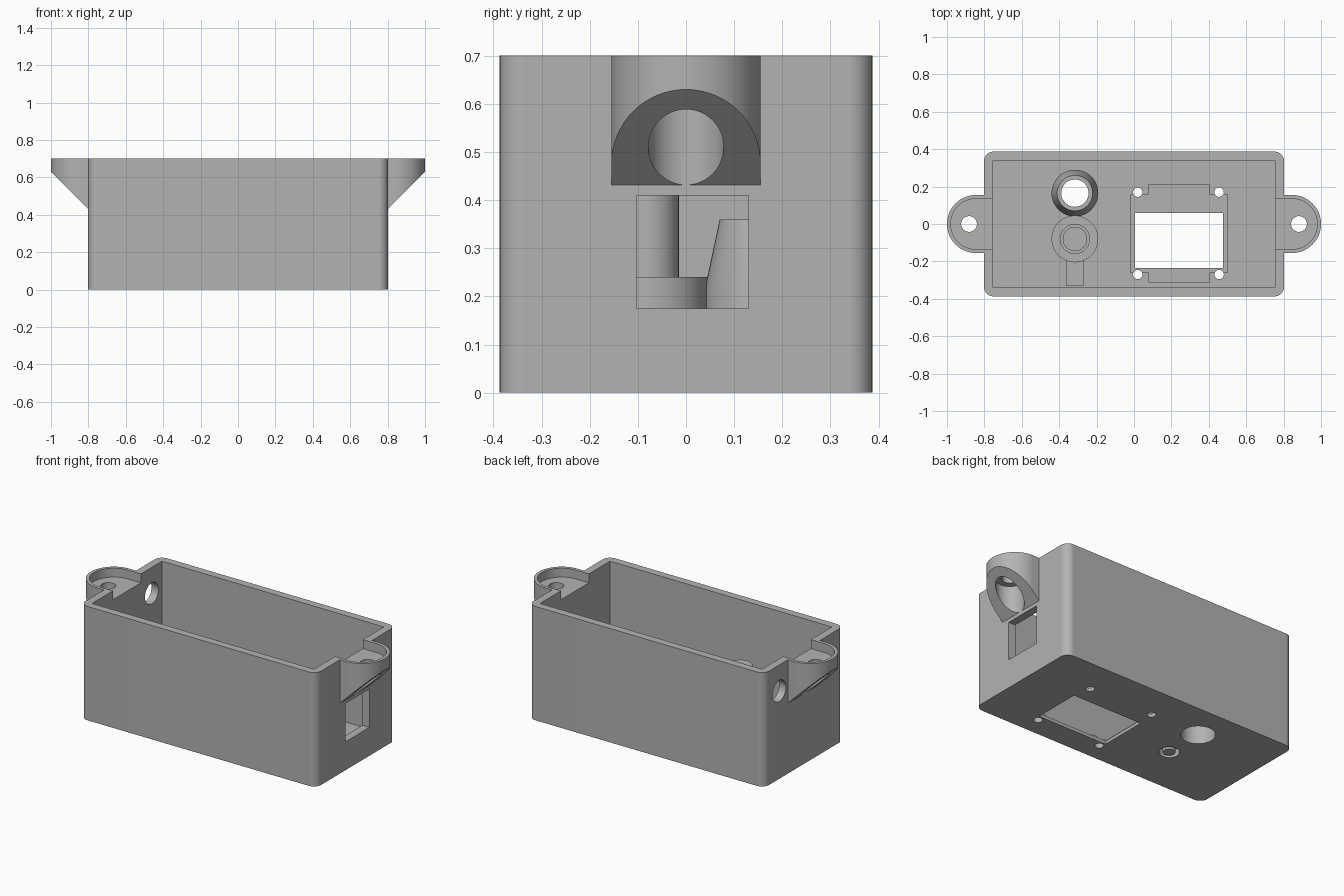
import bpy, bmesh
from math import pi, sin, cos, radians
from mathutils import Vector

if "Cube" in bpy.data.objects:
    bpy.data.objects.remove(bpy.data.objects["Cube"])

grey = bpy.data.materials.new("plain_grey")
grey.use_nodes = True
grey.diffuse_color = (0.45, 0.45, 0.45, 1)
grey.node_tree.nodes["Principled BSDF"].inputs["Base Color"].default_value = grey.diffuse_color

H, FLOOR = 0.70, 0.045           # box height, floor thickness
POST_X, CONE_Y, GUIDE_Y = -0.316, 0.165, -0.08


def finish(name, bm):
    bmesh.ops.recalc_face_normals(bm, faces=bm.faces)
    mesh = bpy.data.meshes.new(name)
    bm.to_mesh(mesh)
    bm.free()
    mesh.materials.append(grey)
    ob = bpy.data.objects.new(name, mesh)
    bpy.context.collection.objects.link(ob)
    return ob


def prism(name, outline, z0, z1):
    """Upright prism over a 2D outline; z0 may be a function of x."""
    bm = bmesh.new()
    low = [bm.verts.new((x, y, z0(x) if callable(z0) else z0)) for x, y in outline]
    high = [bm.verts.new((x, y, z1)) for x, y in outline]
    bm.faces.new(low)
    bm.faces.new(high)
    for i in range(len(low)):
        j = (i + 1) % len(low)
        bm.faces.new((low[i], low[j], high[j], high[i]))
    return finish(name, bm)


def block(name, x0, x1, y0, y1, z0, z1):
    return prism(name, [(x0, y0), (x1, y0), (x1, y1), (x0, y1)], z0, z1)


def arc(cx, cy, r, a0, a1, steps):
    angles = [radians(a0 + (a1 - a0) * i / steps) for i in range(steps + 1)]
    return [(cx + r * cos(a), cy + r * sin(a)) for a in angles]


def disc(name, cx, cy, r, z0, z1):
    return prism(name, arc(cx, cy, r, 0, 360, 48)[:-1], z0, z1)


def lathe(name, profile, cx, cy):
    """Revolve a closed (radius, z) profile about an upright axis."""
    bm = bmesh.new()
    vs = [bm.verts.new((r, 0, z)) for r, z in profile]
    edges = [bm.edges.new((vs[i], vs[(i + 1) % len(vs)])) for i in range(len(vs))]
    bmesh.ops.spin(bm, geom=vs + edges, cent=(0, 0, 0), axis=(0, 0, 1),
                   angle=2 * pi, steps=48, use_merge=True)
    bmesh.ops.remove_doubles(bm, verts=bm.verts, dist=1e-5)
    bmesh.ops.dissolve_degenerate(bm, edges=bm.edges, dist=1e-5)
    bmesh.ops.translate(bm, verts=bm.verts, vec=Vector((cx, cy, 0)))
    return finish(name, bm)


def combine(target, tool, operation):
    tool.hide_render = True
    mod = target.modifiers.new(operation.lower(), 'BOOLEAN')
    mod.operation, mod.solver, mod.object = operation, 'EXACT', tool
    bpy.context.view_layer.objects.active = target
    bpy.ops.object.modifier_apply(modifier=mod.name)
    bpy.data.objects.remove(tool)


def smooth(ob):
    bpy.ops.object.select_all(action='DESELECT')
    ob.select_set(True)
    bpy.context.view_layer.objects.active = ob
    bpy.ops.object.shade_smooth_by_angle(angle=radians(25))
    mod = ob.modifiers.new("weighted_normals", 'WEIGHTED_NORMAL')
    mod.keep_sharp = True


# Box with rounded upright corners
outline = []
for sx, sy, a in ((1, 1, 0), (-1, 1, 90), (-1, -1, 180), (1, -1, 270)):
    outline += arc(sx * 0.752, sy * 0.337, 0.05, a, a + 90, 8)
case = prism("case", outline, 0, H)


def ear_outline(r, start):
    return [(start, -r)] + arc(0.845, 0, r, -90, 90, 32) + [(start, r)]


def flip(pts, s):
    return [(s * x, y) for x, y in pts]


# Mounting ears with a sloping underside
for s in (1, -1):
    ear = prism("ear", flip(ear_outline(0.155, 0.78), s),
                lambda x: 0.43 + abs(x) - 0.8, H)
    combine(case, ear, 'UNION')

# Cavity
combine(case, block("cavity", -0.755, 0.755, -0.34, 0.34, FLOOR, 1), 'DIFFERENCE')

# Ear recesses, screw holes and screw head clearance
for s in (1, -1):
    combine(case, prism("recess", flip(ear_outline(0.135, 0.72), s), 0.645, 1), 'DIFFERENCE')
    combine(case, disc("screw_hole", s * 0.882, 0, 0.042, 0.5, 1), 'DIFFERENCE')
    combine(case, disc("clearance", s * 0.88, 0, 0.0785, 0.3, 0.605), 'DIFFERENCE')

# Socket window in the left end, cable hole in the right end
combine(case, block("window", 0.7, 0.9, -0.103, 0.13, 0.175, 0.41), 'DIFFERENCE')
cable = disc("cable_hole", 0, 0, 0.065, -0.1, 0.1)
cable.rotation_euler = (0, pi / 2, 0)
cable.location = (-0.78, 0.24, 0.54)
bpy.context.view_layer.update()
combine(case, cable, 'DIFFERENCE')

# Display pocket, opening and screw holes in the floor
combine(case, block("pocket", -0.02, 0.50, -0.31, 0.21, 0.02, 0.2), 'DIFFERENCE')
combine(case, block("opening", 0.005, 0.475, -0.235, 0.06, -0.1, 0.2), 'DIFFERENCE')
for x0 in (-0.02, 0.405):
    for y0 in (-0.31, 0.16):
        pad = block("pad", x0 - 0.002, x0 + 0.097, y0 - 0.002, y0 + 0.052, 0.01, FLOOR)
        combine(case, pad, 'UNION')
for x in (0.02, 0.455):
    for y in (-0.27, 0.17):
        combine(case, disc("display_screw", x, y, 0.025, -0.1, 0.2), 'DIFFERENCE')

# Floor holes under the posts
combine(case, disc("cone_hole", POST_X, CONE_Y, 0.095, -0.1, 0.2), 'DIFFERENCE')
combine(case, disc("button_hole", POST_X, GUIDE_Y, 0.057, -0.1, 0.2), 'DIFFERENCE')

# Tapered sensor post
cone = lathe("sensor_post", [(0.095, 0.02), (0.125, 0.02), (0.125, 0.22), (0.095, 0.36),
                             (0.073, 0.36), (0.095, 0.22)], POST_X, CONE_Y)

# Button guide ring, plunger and strut
guide = lathe("button_guide", [(0.078, 0.03), (0.125, 0.03), (0.125, 0.24), (0.078, 0.24)],
              POST_X, GUIDE_Y)
plunger = lathe("button_plunger", [(0, 0), (0.035, 0), (0.035, 0.05), (0.065, 0.05),
                                   (0.065, 0.45), (0, 0.45)], POST_X, GUIDE_Y)
block("guide_strut", -0.364, -0.268, -0.33, -0.19, 0.03, 0.10)

for part in (case, cone, guide, plunger):
    smooth(part)
